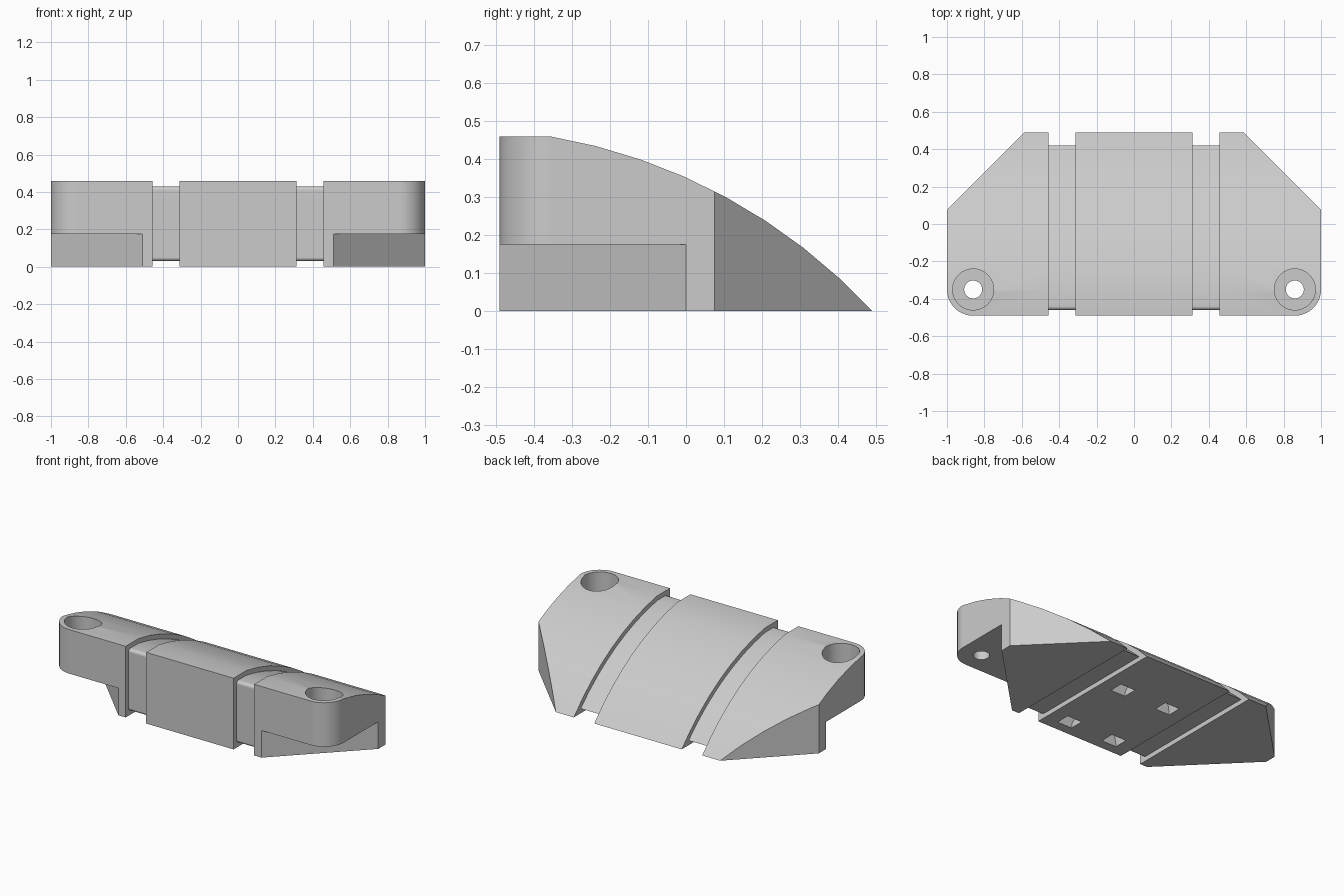
import bpy, bmesh
from math import sin, cos, pi, radians, asin, sqrt

if "Cube" in bpy.data.objects:
    bpy.data.objects.remove(bpy.data.objects["Cube"], do_unlink=True)

grey = bpy.data.materials.new("light_grey")
grey.use_nodes = True
color = (0.6, 0.6, 0.6, 1)
grey.diffuse_color = color
grey.node_tree.nodes["Principled BSDF"].inputs["Base Color"].default_value = color


def prism(name, points, axis, low, high):
    """Extrude a 2D outline along one axis; points use the other two axes in order."""
    def place(p, h):
        p = list(p)
        p.insert("xyz".index(axis), h)
        return p
    bm = bmesh.new()
    face = bm.faces.new([bm.verts.new(place(p, low)) for p in points])
    top = bmesh.ops.extrude_face_region(bm, geom=[face])["geom"]
    shift = place((0, 0), high - low)
    bmesh.ops.translate(bm, vec=shift, verts=[v for v in top if isinstance(v, bmesh.types.BMVert)])
    bmesh.ops.recalc_face_normals(bm, faces=bm.faces)
    mesh = bpy.data.meshes.new(name)
    bm.to_mesh(mesh)
    bm.free()
    obj = bpy.data.objects.new(name, mesh)
    bpy.context.collection.objects.link(obj)
    mesh.materials.append(grey)
    return obj


def arc(cx, cy, r, start, end, steps):
    angles = [start + (end - start) * i / steps for i in range(steps + 1)]
    return [(cx + r * cos(a), cy + r * sin(a)) for a in angles]


def combine(target, other, operation):
    mod = target.modifiers.new("combine", 'BOOLEAN')
    mod.operation, mod.object, mod.solver = operation, other, 'EXACT'
    bpy.context.view_layer.objects.active = target
    bpy.ops.object.modifier_apply(modifier=mod.name)
    bpy.data.objects.remove(other, do_unlink=True)


# Side profile: flat front shelf, then a curve falling to the back edge
HEIGHT, FRONT, CURVE_Y, CURVE_Z, CURVE_R = 0.459, -0.49, -0.607, -1.012, 1.492


def curved_back(inset):
    r = CURVE_R - inset
    start = asin((HEIGHT - inset - CURVE_Z) / r)
    end = asin((inset - CURVE_Z) / r)
    return arc(CURVE_Y, CURVE_Z, r, start, end, 8)


def block(name, plan):
    """Slice of the side profile trimmed to a plan outline."""
    obj = prism(name, [(-0.6, 0), (-0.6, HEIGHT)] + curved_back(0), "x", -1.1, 1.1)
    combine(obj, prism("plan_trim", plan, "z", -0.1, 0.6), 'INTERSECT')
    return obj


# Centre block
MID, END = 0.312, 0.458
body = block("mount_body", [(-MID, FRONT), (MID, FRONT), (MID, 0.6), (-MID, 0.6)])

# Recessed core that forms the two strap grooves
d, r = 0.03, 0.02
front, top = FRONT + d, HEIGHT - d
core_profile = (arc(front + r, d + r, r, 1.5 * pi, pi, 5)
                + arc(front + r, top - r, r, pi, pi / 2, 5) + curved_back(d))
combine(body, prism("core", core_profile, "x", -0.5, 0.5), 'UNION')

# End blocks with rounded front corners, bevelled back corners and screw holes
HOLE_X, HOLE_Y = 0.86, -0.35
for side in (1, -1):
    def mirrored(points):
        return [(side * x, y) for x, y in points]
    corner = arc(HOLE_X, HOLE_Y, 0.14, -pi / 2, 0, 10)
    plan = [(END, FRONT)] + corner + [(1, 0.075), (0.475, 0.6), (END, 0.6)]
    end_block = block("end_block", mirrored(plan))

    # Diagonal step under the screw ear
    notch = [(0.4, -0.6), (1.1, -0.6), (1.1, 0.1)]
    combine(end_block, prism("notch", mirrored(notch), "z", -0.1, 0.175), 'DIFFERENCE')

    # Counterbore and through hole
    for radius, floor in ((0.11, 0.25), (0.048, -0.1)):
        circle = arc(HOLE_X, HOLE_Y, radius, 0, 2 * pi, 32)[:-1]
        combine(end_block, prism("bore", mirrored(circle), "z", floor, 0.6), 'DIFFERENCE')
    combine(body, end_block, 'UNION')

# Arched tie tunnels opening on the underside
for y in (0.10, -0.38):
    tunnel = ([(0.22, -0.05)] + arc(0, 0, 0.22, 0, pi, 24) + [(-0.22, -0.05), (-0.115, -0.05)]
              + arc(0, 0, 0.115, pi, 0, 24) + [(0.115, -0.05)])
    combine(body, prism("tunnel", tunnel, "y", y - 0.045, y + 0.045), 'DIFFERENCE')

# Finish: one colour, smooth curves with sharp edges
body.data.materials.clear()
body.data.materials.append(grey)
for p in body.data.polygons:
    p.material_index = 0
bpy.ops.object.select_all(action='DESELECT')
body.select_set(True)
bpy.context.view_layer.objects.active = body
bpy.ops.object.shade_smooth_by_angle(angle=radians(20))
weighted = body.modifiers.new("weighted_normals", 'WEIGHTED_NORMAL')
weighted.keep_sharp = True
